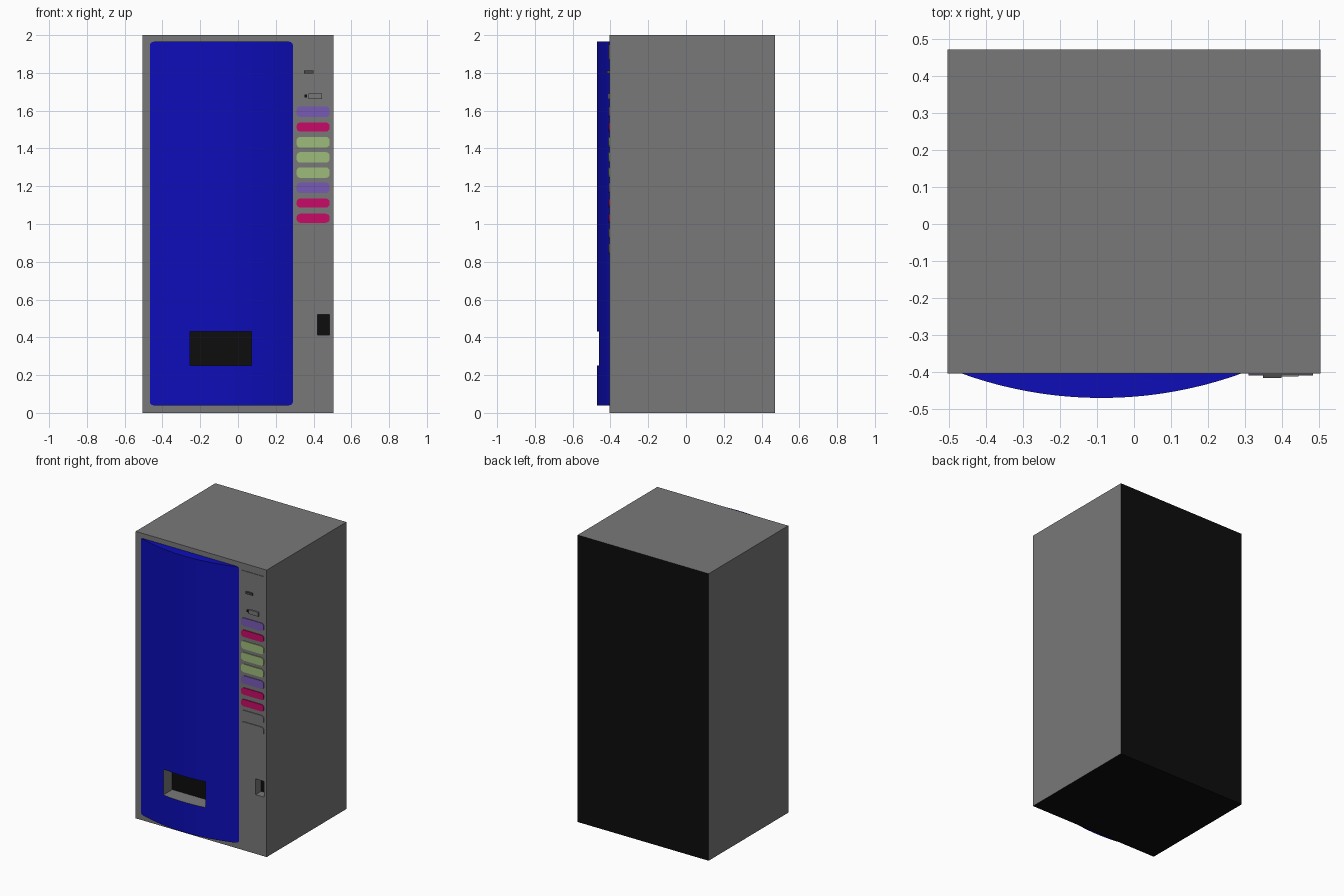
import bpy, bmesh, math

if "Cube" in bpy.data.objects:
    bpy.data.objects.remove(bpy.data.objects["Cube"])


def material(name, r, g, b):
    m = bpy.data.materials.new(name)
    m.use_nodes = True
    m.diffuse_color = (r, g, b, 1)
    node = next(n for n in m.node_tree.nodes if n.type == 'BSDF_PRINCIPLED')
    node.inputs["Base Color"].default_value = (r, g, b, 1)
    return m


grey = material("cabinet grey", 0.19, 0.19, 0.19)
dark = material("dark grey", 0.07, 0.07, 0.07)
black = material("black", 0.004, 0.004, 0.004)
blue = material("door blue", 0.004, 0.004, 0.48)
purple = material("button purple", 0.19, 0.1, 0.46)
pink = material("button pink", 0.58, 0.003, 0.14)
green = material("button green", 0.34, 0.5, 0.195)

FRONT, BACK = -0.405, 0.472
PICKUP = (-0.255, 0.072, 0.25, 0.43)
CHANGE = (0.42, 0.485, 0.412, 0.522)


def prism(name, points, offset, mats):
    """Extrude a closed 3D outline by an offset vector."""
    bm = bmesh.new()
    face = bm.faces.new([bm.verts.new(p) for p in points])
    ext = bmesh.ops.extrude_face_region(bm, geom=[face], use_keep_orig=True)
    new = [v for v in ext["geom"] if isinstance(v, bmesh.types.BMVert)]
    bmesh.ops.translate(bm, verts=new, vec=offset)
    bmesh.ops.recalc_face_normals(bm, faces=bm.faces)
    mesh = bpy.data.meshes.new(name)
    bm.to_mesh(mesh)
    bm.free()
    for m in mats:
        mesh.materials.append(m)
    obj = bpy.data.objects.new(name, mesh)
    bpy.context.collection.objects.link(obj)
    return obj


def plate(name, box, y0, y1, mats=(), radius=0):
    """Upright slab from an x/z box, with optional rounded corners."""
    x0, x1, z0, z1 = box
    pts = []
    for i, (x, z) in enumerate([(x1, z1), (x0, z1), (x0, z0), (x1, z0)]):
        if not radius:
            pts.append((x, y0, z))
            continue
        cx = x - math.copysign(radius, x - (x0 + x1) / 2)
        cz = z - math.copysign(radius, z - (z0 + z1) / 2)
        for k in range(5):
            a = math.pi / 2 * (i + k / 4)
            pts.append((cx + radius * math.cos(a), y0, cz + radius * math.sin(a)))
    return prism(name, pts, (0, y1 - y0, 0), mats)


def apply_boolean(obj, cutter, operation):
    mod = obj.modifiers.new("cut", 'BOOLEAN')
    mod.operation, mod.object, mod.solver = operation, cutter, 'EXACT'
    bpy.context.view_layer.update()
    result = bpy.data.meshes.new_from_object(
        obj.evaluated_get(bpy.context.evaluated_depsgraph_get()))
    obj.modifiers.clear()
    obj.data = result
    bpy.data.objects.remove(cutter)


# Cabinet with the pickup bay and change cup recessed into it
body = plate("cabinet", (-0.505, 0.505, 0, 2), FRONT, BACK, [grey, black])
apply_boolean(body, plate("bay_cutter", PICKUP, -0.6, -0.36), 'DIFFERENCE')
apply_boolean(body, plate("cup_cutter", CHANGE, -0.6, -0.345), 'DIFFERENCE')
for p in body.data.polygons:
    recess_back = p.normal.y < -0.5 and p.center.y > FRONT + 0.01
    underside = p.normal.z < -0.5 and p.center.z < 0.01
    p.material_index = int(p.normal.y > 0.5 or underside or recess_back)

# Bowed door, rounded at the corners and cut through for the pickup bay
mid, half, bulge, steps = -0.088, 0.378, 0.066, 40
R = (half ** 2 + bulge ** 2) / (2 * bulge)
sweep = math.asin(half / R)
arc = []
for i in range(steps + 1):
    a = sweep * (2 * i / steps - 1)
    arc.append((mid + R * math.sin(a), FRONT - bulge + R * (1 - math.cos(a)), 0.0))
door = prism("door", arc, (0, 0, 2), [blue, grey])
outline = (mid - half - 0.001, mid + half + 0.001, 0.04, 1.965)
apply_boolean(door, plate("door_outline", outline, -0.6, -0.3, radius=0.02), 'INTERSECT')
apply_boolean(door, plate("door_cutter", PICKUP, -0.6, -0.3), 'DIFFERENCE')
x0, x1, z0, z1 = PICKUP
for p in door.data.polygons:
    c = p.center
    inside = x0 - 0.005 < c.x < x1 + 0.005 and z0 - 0.005 < c.z < z1 + 0.005
    p.material_index = int(inside and abs(p.normal.y) < 0.5)
bpy.context.view_layer.objects.active = door
door.select_set(True)
bpy.ops.object.shade_smooth_by_angle(angle=math.radians(30))
door.select_set(False)

# Column of selection buttons
colours = [purple, pink, green, green, green, purple, pink, pink, grey, grey]
for i, colour in enumerate(colours):
    z = 1.594 - i * 0.0805
    h = 0.024 if colour == pink else 0.028
    plate(f"button_{i + 1}", (0.31, 0.485, z - h, z + h), FRONT + 0.002,
          FRONT - 0.005, [colour], 0.02)

# Header plate, note slot and coin slot
plate("header_plate", (0.31, 0.485, 1.87, 1.95), FRONT + 0.002, FRONT - 0.004, [grey])
plate("note_slot", (0.35, 0.40, 1.798, 1.812), FRONT + 0.002, FRONT - 0.012, [dark])
plate("coin_bezel", (0.372, 0.445, 1.662, 1.692), FRONT + 0.002, FRONT - 0.008, [grey])
plate("coin_slot", (0.353, 0.365, 1.67, 1.686), FRONT + 0.002, FRONT - 0.004, [black])
